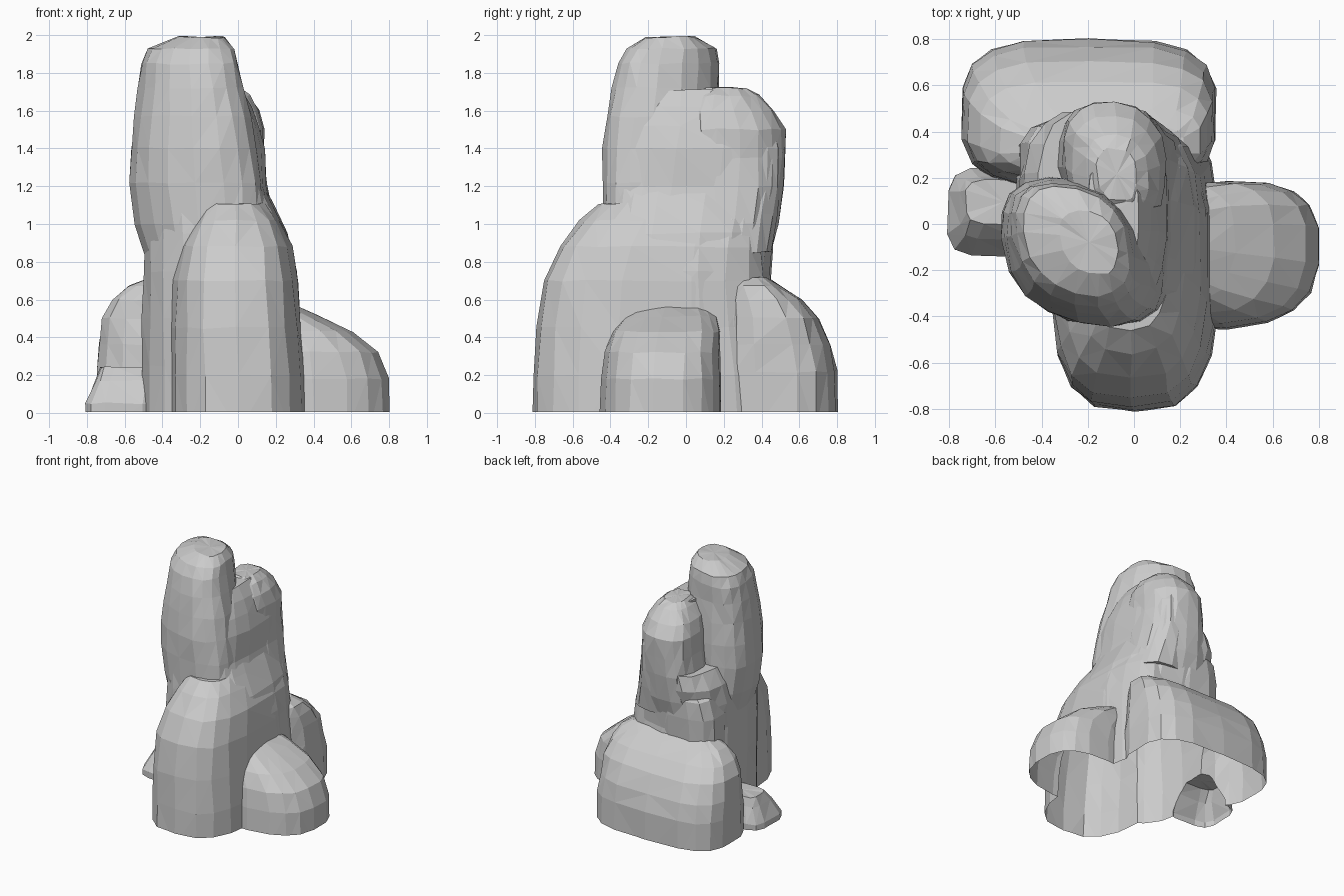
import bpy, bmesh, math, random
from mathutils import Vector

random.seed(4)
scene = bpy.context.scene
default_cube = bpy.data.objects.get("Cube")
if default_cube:
    bpy.data.objects.remove(default_cube, do_unlink=True)

# Weathered stone colour
stone = bpy.data.materials.new("grey_stone")
stone.use_nodes = True
stone_colour = (0.6, 0.6, 0.6, 1)
stone.diffuse_color = stone_colour
shader = next(n for n in stone.node_tree.nodes if n.type == 'BSDF_PRINCIPLED')
shader.inputs["Base Color"].default_value = stone_colour
shader.inputs["Roughness"].default_value = 0.9


def rounded(wave, power):
    """Push a sine or cosine outward for a squarer outline."""
    return math.copysign(abs(wave) ** (2 / power), wave)


def lobe(name, sections, sides=18, power=2.8, skew=0, rough=0.006):
    """Loft rounded sections, each (height, left, right, front, back) in hundredths.
    Skew, in degrees, stretches the outline along a diagonal inside the same extents."""
    bm = bmesh.new()
    rings = []
    for section in sections:
        z, x0, x1, y0, y1 = (value / 100 for value in section)
        ring = []
        for i in range(sides):
            angle = math.tau * (i + 0.5) / sides
            u = rounded(math.cos(angle), power)
            v = rounded(math.sin(angle - math.radians(skew)), power)
            point = Vector(((x0 + x1 + (x1 - x0) * u) / 2,
                            (y0 + y1 + (y1 - y0) * v) / 2, z))
            jitter = Vector([random.uniform(-rough, rough) for _ in range(3)])
            ring.append(bm.verts.new(point + jitter))
        rings.append(ring)
    for low, high in zip(rings, rings[1:]):
        for i in range(sides):
            j = (i + 1) % sides
            bm.faces.new((low[i], low[j], high[j], high[i]))
    # Close both ends with fans
    caps = [bm.faces.new(list(reversed(rings[0]))), bm.faces.new(rings[-1])]
    bmesh.ops.poke(bm, faces=caps)
    bmesh.ops.triangulate(bm, faces=bm.faces[:])
    bmesh.ops.recalc_face_normals(bm, faces=bm.faces)
    mesh = bpy.data.meshes.new(name)
    bm.to_mesh(mesh)
    bm.free()
    mesh.materials.append(stone)
    obj = bpy.data.objects.new(name, mesh)
    scene.collection.objects.link(obj)
    return obj


def volume(mesh):
    bm = bmesh.new()
    bm.from_mesh(mesh)
    size = bm.calc_volume(signed=True)
    bm.free()
    return size


def fuse(target, part):
    """Union part into target; report whether the result grew as it should."""
    least = max(volume(target.data), volume(part.data)) + 0.0001
    most = volume(target.data) + volume(part.data)
    for solver in ('MANIFOLD', 'EXACT'):
        union = target.modifiers.new("fuse", 'BOOLEAN')
        union.operation = 'UNION'
        union.solver = solver
        union.object = part
        graph = bpy.context.evaluated_depsgraph_get()
        graph.update()
        mesh = bpy.data.meshes.new_from_object(target.evaluated_get(graph))
        target.modifiers.remove(union)
        if least < volume(mesh) < most:
            target.data = mesh
            return True
    return False


# Central mass that every lobe grows out of
body = lobe("rock_formation", [
    (-10, -51, 35, -46, 50), (25, -51, 35, -46, 50), (50, -51, 33, -46, 48),
    (75, -50, 31, -46, 44), (95, -50, 27, -45, 46), (110, -48, 19, -43, 49),
    (122, -42, 13, -40, 49)], skew=6)

# Long rounded buttress running from the front along one flank
front_buttress = lobe("front_buttress", [
    (-10, -36, 37, -82, 52), (20, -36, 36, -81, 50), (45, -36, 34, -79, 46),
    (70, -35, 32, -75, 43), (88, -31, 29, -67, 42), (102, -24, 22, -56, 42),
    (111, -20, 16, -46, 40)], power=3)

# Wide buttress at the back
rear_buttress = lobe("rear_buttress", [
    (-10, -75, 36, 14, 81), (22, -75, 36, 15, 80), (36, -74, 35, 16, 77),
    (50, -72, 34, 18, 71), (60, -67, 32, 19, 62), (67, -58, 29, 21, 51),
    (72, -45, 22, 25, 43)], power=3.2)

# Low bulge on one flank
side_bulge = lobe("side_bulge", [
    (-10, 0, 81, -46, 19), (18, 0, 80, -45, 19), (32, 0, 75, -43, 18),
    (43, 0, 61, -39, 18), (51, 0, 44, -34, 16), (57, 0, 30, -28, 12)],
    power=2.6, skew=-6)

# Small boulder with a sloping face at the foot of the opposite flank
foot_boulder = lobe("foot_boulder", [
    (-10, -81, -40, -14, 24), (5, -81, -40, -14, 24),
    (17, -76, -40, -7, 21), (24, -73, -40, 0, 19)], sides=12, power=4)

# Tall leaning pillar, cut back on its outer front corner
tall_pillar = lobe("tall_pillar", [
    (55, -46, 12, -42, 18), (82, -49, 13, -43, 18), (100, -55, 14, -44, 20),
    (122, -58, 13, -44, 20), (140, -57, 10, -44, 20), (157, -55, 7, -42, 19),
    (172, -53, 3, -39, 18), (185, -51, 0, -36, 18), (193, -48, -2, -31, 16),
    (199, -32, -7, -22, 6)], power=2.4, skew=18)

# Shoulder joining the two pillars on one side
shoulder = lobe("shoulder", [
    (85, -22, 25, -42, 45), (105, -20, 19, -42, 48), (120, -20, 15, -40, 50),
    (140, -20, 14, -36, 51), (152, -20, 11, -32, 48), (162, -20, 7, -27, 42),
    (171, -20, 2, -20, 30)])

# Shorter pillar behind it
short_pillar = lobe("short_pillar", [
    (78, -40, 22, 0, 43), (100, -37, 20, 0, 49), (120, -33, 16, 0, 52),
    (135, -31, 14, 0, 53), (150, -30, 14, 0, 53), (160, -27, 11, 0, 47),
    (168, -21, 6, 5, 39), (172, -16, 1, 10, 33)], power=2.5, skew=8)

# Narrow shelf beside the short pillar
back_shelf = lobe("back_shelf", [
    (60, -50, 0, 10, 45), (88, -50, 0, 10, 46),
    (102, -46, 0, 10, 46), (112, -37, 0, 12, 44)], sides=12)

# Fuse the lobes into one skin
pieces = [body]
for part in (front_buttress, rear_buttress, side_bulge, foot_boulder,
             tall_pillar, shoulder, short_pillar, back_shelf):
    if fuse(body, part):
        bpy.data.objects.remove(part, do_unlink=True)
    else:
        pieces.append(part)

# Slice the underside open at ground level
for piece in pieces:
    bm = bmesh.new()
    bm.from_mesh(piece.data)
    bmesh.ops.bisect_plane(bm, geom=bm.verts[:] + bm.edges[:] + bm.faces[:],
                           plane_co=(0, 0, 0.005), plane_no=(0, 0, 1),
                           clear_inner=True)
    for face in bm.faces:
        face.smooth = False
        face.material_index = 0
    bm.to_mesh(piece.data)
    bm.free()
